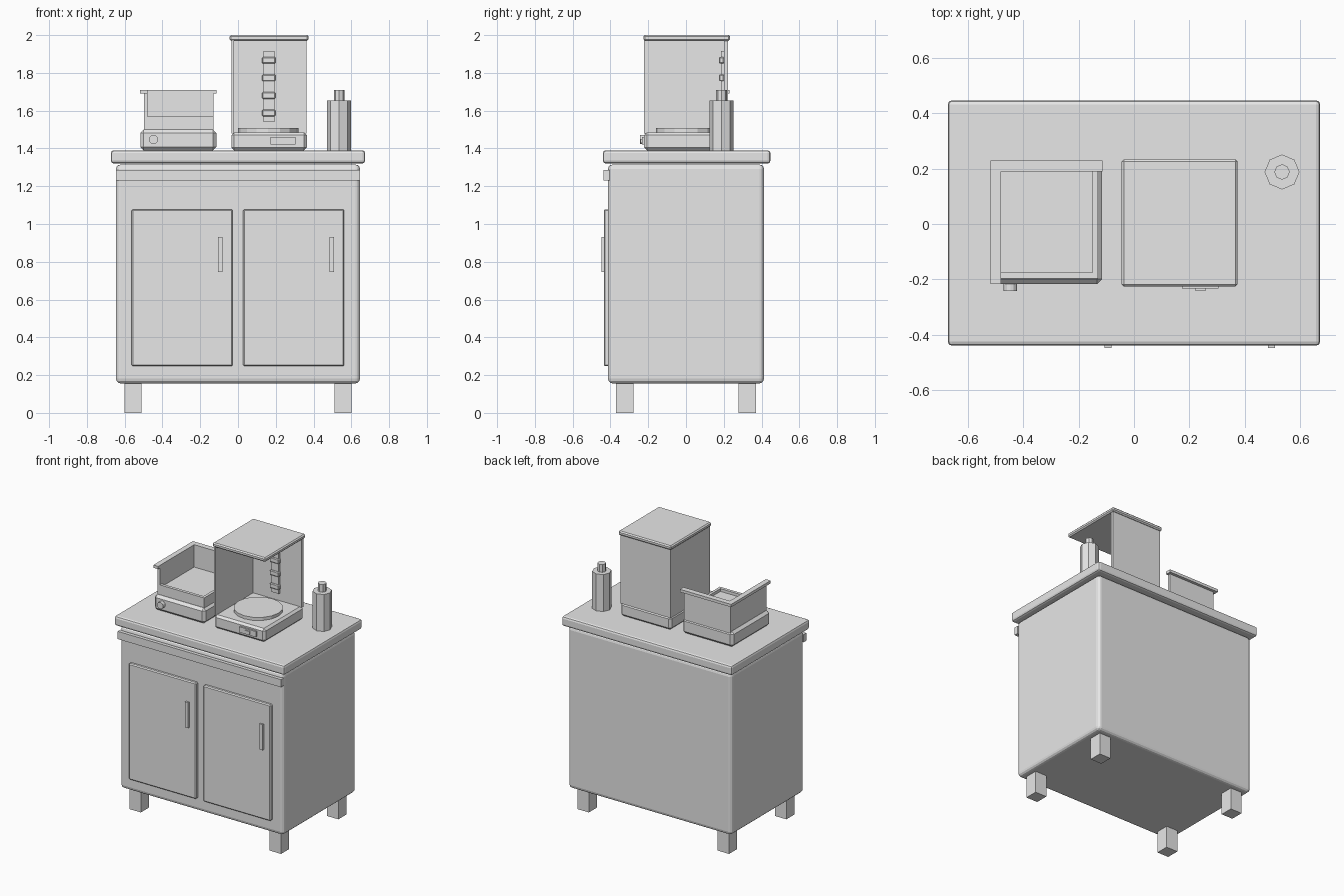
import bpy
import math

old = bpy.data.objects.get("Cube")
if old:
    bpy.data.objects.remove(old, do_unlink=True)

grey = bpy.data.materials.new("plain_grey")
grey.use_nodes = True
grey.diffuse_color = (0.8, 0.8, 0.8, 1)
grey.node_tree.nodes["Principled BSDF"].inputs["Base Color"].default_value = (0.8, 0.8, 0.8, 1)


def finish(obj, name, bevel=0, segments=1):
    obj.name = name
    obj.data.materials.append(grey)
    if bevel:
        mod = obj.modifiers.new("rounded_edges", "BEVEL")
        mod.width = bevel
        mod.segments = segments
        mod.limit_method = "ANGLE"
    return obj


def box(name, x, y, z, bevel=0, segments=1):
    """Box given by its (min, max) range on each axis."""
    bpy.ops.mesh.primitive_cube_add(size=1, location=[sum(r) / 2 for r in (x, y, z)])
    obj = bpy.context.object
    obj.scale = [r[1] - r[0] for r in (x, y, z)]
    bpy.ops.object.transform_apply(location=False, rotation=False, scale=True)
    return finish(obj, name, bevel, segments)


def cylinder(name, centre, radius, depth, sides, tilt=0):
    bpy.ops.mesh.primitive_cylinder_add(vertices=sides, radius=radius, depth=depth,
                                        location=centre, rotation=(tilt, 0, 0))
    return finish(bpy.context.object, name)


# Cabinet body, worktop and front rail
box("cabinet_body", (-0.646, 0.646), (-0.413, 0.413), (0.156, 1.315), 0.025, 3)
box("worktop", (-0.673, 0.673), (-0.44, 0.447), (1.32, 1.39), 0.015, 2)
box("front_rail", (-0.646, 0.646), (-0.437, -0.405), (1.23, 1.285))

# Legs
for side, sx in (("right", -1), ("left", 1)):
    for end, sy in (("front", -1), ("back", 1)):
        box(f"{end}_{side}_leg", sorted((sx * 0.51, sx * 0.6)),
            sorted((sy * 0.278, sy * 0.37)), (0, 0.17))

# Doors, both with the handle near their +x edge
for side, x in (("right", -0.563), ("left", 0.027)):
    box(f"{side}_door", (x, x + 0.535), (-0.435, -0.405), (0.247, 1.078), 0.007)
    box(f"{side}_door_handle", (x + 0.457, x + 0.482), (-0.448, -0.43), (0.747, 0.93))

# Low machine: base, knob and open tray
box("tray_base", (-0.517, -0.115), (-0.217, 0.213), (1.39, 1.5), 0.018)
cylinder("tray_knob", (-0.447, -0.225, 1.448), 0.024, 0.036, 12, math.pi / 2)
box("tray_floor", (-0.49, -0.14), (-0.185, 0.2), (1.49, 1.55))
box("tray_side_wall", (-0.498, -0.48), (-0.197, 0.21), (1.49, 1.695))
box("tray_back_wall", (-0.498, -0.13), (0.19, 0.21), (1.49, 1.695))
box("tray_front_lip", (-0.48, -0.13), (-0.197, -0.175), (1.49, 1.57))
box("tray_open_side_lip", (-0.15, -0.13), (-0.175, 0.19), (1.49, 1.57))
box("tray_side_rim", (-0.518, -0.48), (-0.217, 0.23), (1.69, 1.71))
box("tray_back_rim", (-0.48, -0.113), (0.19, 0.23), (1.69, 1.71))

# Tall machine: base, two walls, lid and turntable
box("tall_base", (-0.035, 0.365), (-0.222, 0.224), (1.39, 1.485), 0.015)
box("tall_side_wall", (-0.034, -0.022), (-0.222, 0.222), (1.48, 1.975))
box("tall_back_wall", (-0.022, 0.363), (0.2, 0.222), (1.48, 1.975))
box("tall_lid", (-0.045, 0.374), (-0.226, 0.234), (1.97, 2.0), 0.008)
cylinder("turntable", (0.16, 0, 1.495), 0.16, 0.024, 16)
box("control_panel", (0.173, 0.305), (-0.234, -0.215), (1.42, 1.46))
box("control_button", (0.22, 0.26), (-0.24, -0.225), (1.43, 1.45))

# Hanging segmented strip on the back wall
box("hanging_strip", (0.135, 0.193), (0.184, 0.202), (1.54, 1.915))
for i in range(4):
    z = 1.57 + i * 0.093
    box(f"strip_clasp_{i + 1}", (0.128, 0.199), (0.174, 0.202), (z, z + 0.035), 0.005)

# Bottle
cylinder("bottle_body", (0.535, 0.188, 1.522), 0.063, 0.265, 8)
cylinder("bottle_cap", (0.535, 0.188, 1.68), 0.028, 0.06, 8)
